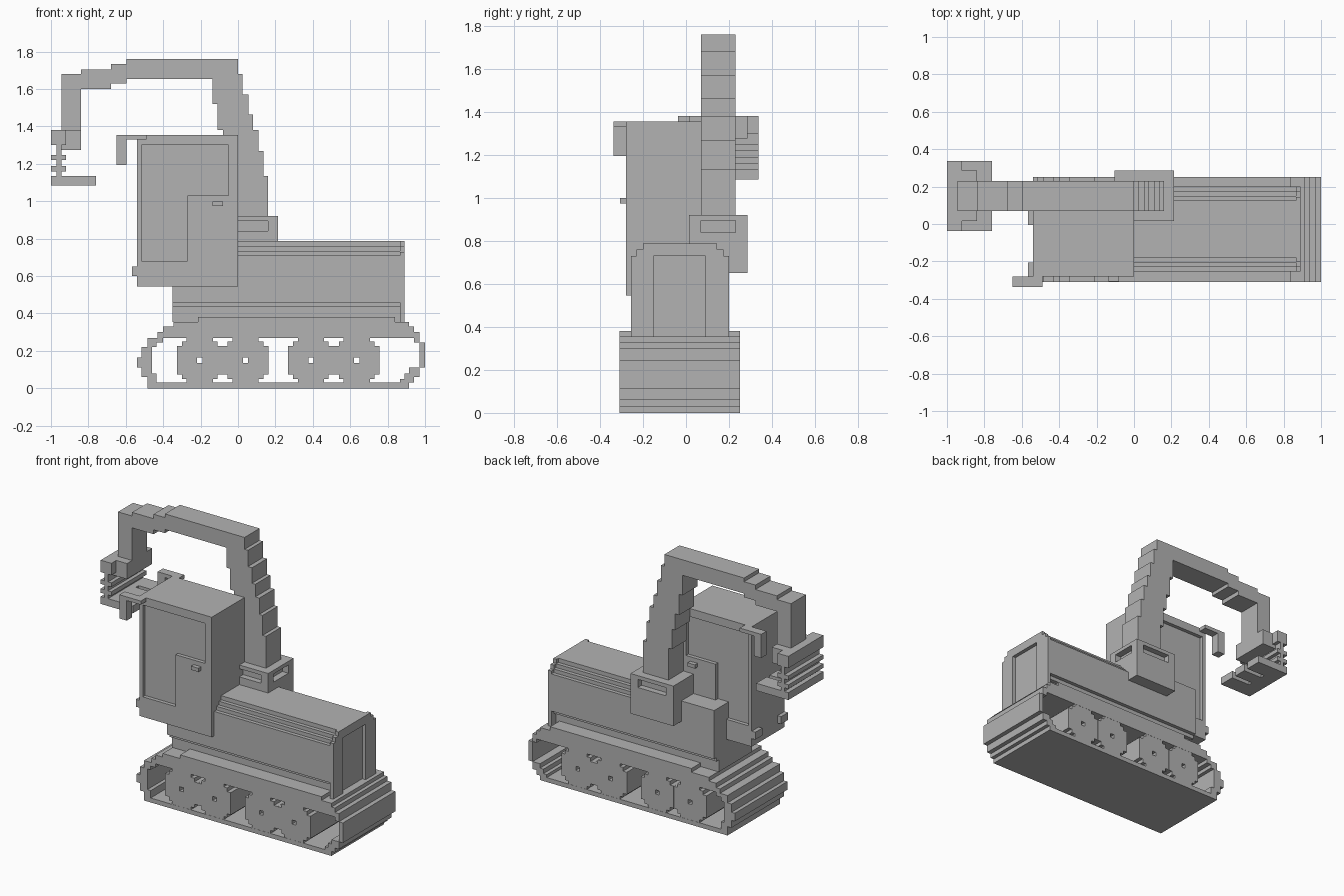
import bpy
import bmesh

cube = bpy.data.objects.get("Cube")
if cube:
    bpy.data.objects.remove(cube, do_unlink=True)

paint = bpy.data.materials.new("plain grey")
paint.use_nodes = True
GREY = (0.45, 0.45, 0.45, 1)
paint.diffuse_color = GREY
paint.node_tree.nodes["Principled BSDF"].inputs["Base Color"].default_value = GREY


def extrude(name, outline, y0, y1):
    """Extrude a front (x, z) outline from y0 to y1."""
    bm = bmesh.new()
    face = bm.faces.new([bm.verts.new((x, y0, z)) for x, z in outline])
    grown = bmesh.ops.extrude_face_region(bm, geom=[face])["geom"]
    moved = [g for g in grown if isinstance(g, bmesh.types.BMVert)]
    bmesh.ops.translate(bm, verts=moved, vec=(0, y1 - y0, 0))
    bmesh.ops.recalc_face_normals(bm, faces=bm.faces)
    mesh = bpy.data.meshes.new(name)
    bm.to_mesh(mesh)
    bm.free()
    mesh.materials.append(paint)
    obj = bpy.data.objects.new(name, mesh)
    bpy.context.collection.objects.link(obj)
    return obj


def box(name, x0, x1, y0, y1, z0, z1):
    return extrude(name, [(x0, z0), (x1, z0), (x1, z1), (x0, z1)], y0, y1)


def stepped(name, base, rows, y0, y1):
    """Stack of rows (top z, left x, right x) starting at height base."""
    left, right = [], []
    low = base
    for top, xl, xr in rows:
        for side, x in ((left, xl), (right, xr)):
            if side and side[-1][0] == x:
                side[-1] = (x, top)
            else:
                side.extend([(x, low), (x, top)])
        low = top
    return extrude(name, right + left[::-1], y0, y1)


def cut(target, cutter):
    """Subtract the cutter from the target, then discard it."""
    cutter.hide_render = True
    mod = target.modifiers.new("cut", "BOOLEAN")
    mod.operation = "DIFFERENCE"
    mod.solver = "EXACT"
    mod.object = cutter
    bpy.context.view_layer.objects.active = target
    bpy.ops.object.modifier_apply(modifier=mod.name)
    bpy.data.objects.remove(cutter, do_unlink=True)


# Crawler track: stepped band with an open middle
TRACK = (-0.31, 0.25)
track = stepped("track_band", 0, [
    (0.03, -0.485, 0.915), (0.06, -0.485, 0.94), (0.11, -0.515, 0.97),
    (0.165, -0.54, 1), (0.22, -0.515, 1), (0.245, -0.485, 1),
    (0.27, -0.485, 0.97), (0.30, -0.43, 0.97), (0.33, -0.40, 0.94),
    (0.355, -0.345, 0.915), (0.38, -0.215, 0.84)], *TRACK)
cut(track, stepped("track_opening", 0.03, [
    (0.05, -0.435, 0.865), (0.08, -0.435, 0.89), (0.11, -0.46, 0.915),
    (0.22, -0.46, 0.97), (0.245, -0.435, 0.97), (0.27, -0.40, 0.94)], -1, 1))

# Road wheels with square axle holes
for i, x in enumerate((-0.205, 0.04, 0.39, 0.635)):
    rows = [(top, x - r, x + r) for top, r in
            ((0.05, 0.07), (0.075, 0.095), (0.225, 0.122), (0.25, 0.095), (0.275, 0.07))]
    wheel = stepped(f"road_wheel_{i + 1}", 0.025, rows, TRACK[0] + 0.001, TRACK[1] - 0.001)
    cut(wheel, box("axle_hole", x - 0.014, x + 0.014, -1, 1, 0.136, 0.164))

# Engine body: layers of (bottom, top, inset), narrowing at foot and roof
BACK, FRONT = 0.2, -0.255


def layers(name, x0, x1, spec):
    for i, (z0, z1, inset) in enumerate(spec):
        box(f"{name}_{i + 1}", x0, x1, FRONT + inset, BACK - inset, z0, z1)


layers("body_foot", -0.35, 0.865, [(0.355, 0.435, 0.05), (0.435, 0.46, 0.025)])
layers("body_side", -0.35, 0.865, [(0.46, 0.71, 0)])
layers("body_roof", 0, 0.865,
       [(0.71, 0.735, 0.025), (0.735, 0.76, 0.05), (0.76, 0.788, 0.075)])
layers("body_deck", -0.35, 0, [(0.71, 0.788, 0)])
layers("end_cap", 0.865, 0.89, [(0.73, 0.76, 0.025), (0.76, 0.788, 0.055)])
for side, y0, y1 in (("front", FRONT, -0.15), ("back", 0.09, BACK)):
    box(f"end_post_{side}", 0.865, 0.89, y0, y1, 0.355, 0.73)

# Cab with a recessed door panel on both sides
CAB_FRONT, CAB_BACK = -0.28, 0.07
cab = box("cab", -0.54, 0, CAB_FRONT, CAB_BACK, 0.545, 1.355)
door = [(-0.515, 0.68), (-0.27, 0.68), (-0.27, 1.03),
        (-0.05, 1.03), (-0.05, 1.3), (-0.515, 1.3)]
for y, out in ((CAB_FRONT, -1), (CAB_BACK, 1)):
    side = "front" if out < 0 else "back"
    cut(cab, extrude("door_recess", door, *sorted((y - out * 0.025, y + out * 0.1))))
    near, far = sorted((y, y + out * 0.057))
    box(f"mirror_arm_{side}", -0.65, -0.49, near, far, 1.33, 1.355)
    box(f"mirror_{side}", -0.65, -0.595, near, far, 1.195, 1.33)
    near, far = sorted((y, y + out * 0.028))
    box(f"door_handle_{side}", -0.135, -0.08, near, far, 0.975, 1)
    near, far = sorted((y, y - out * 0.075))
    box(f"headlight_{side}", -0.567, -0.54, near, far, 0.6, 0.65)

# Arm mount with slots around its rim
mount = box("arm_mount", -0.105, 0.215, 0.015, 0.285, 0.65, 0.92)
cut(mount, box("slot_x", 0.17, 0.3, 0.07, 0.23, 0.84, 0.895))
for y0, y1 in ((0, 0.055), (0.245, 0.3)):
    cut(mount, box("slot_y", -0.05, 0.16, y0, y1, 0.84, 0.895))

# Lifting arm: leaning post, stepped boom and hanging stick
ARM = (0.07, 0.23)
stepped("arm_post", 0.9, [
    (1.135, -0.03, 0.16), (1.27, -0.055, 0.135), (1.38, -0.08, 0.11),
    (1.465, -0.11, 0.08), (1.52, -0.11, 0.055), (1.57, -0.135, 0.055),
    (1.68, -0.135, 0.025), (1.76, -0.135, 0)], *ARM)
box("boom", -0.595, -0.135, *ARM, 1.655, 1.76)
box("boom_step_1", -0.68, -0.595, *ARM, 1.63, 1.735)
box("boom_step_2", -0.84, -0.68, *ARM, 1.6, 1.705)
box("arm_stick", -0.945, -0.84, *ARM, 1.3, 1.68)

# Slatted bucket
BUCKET = (-0.037, 0.337)
box("bucket_hinge", -0.945, -0.84, 0.015, 0.285, 1.275, 1.38)
box("bucket_top_bar", -1, -0.92, *BUCKET, 1.3, 1.38)
box("bucket_spine", -0.97, -0.945, *BUCKET, 1.13, 1.3)
for i, z in enumerate((1.16, 1.22)):
    box(f"bucket_slat_{i + 1}", -1, -0.92, *BUCKET, z, z + 0.028)
floor = box("bucket_floor", -1, -0.76, *BUCKET, 1.085, 1.135)
for y in (0.075, 0.195):
    cut(floor, box("floor_slot", -0.9, -0.7, y, y + 0.03, 1, 1.2))
